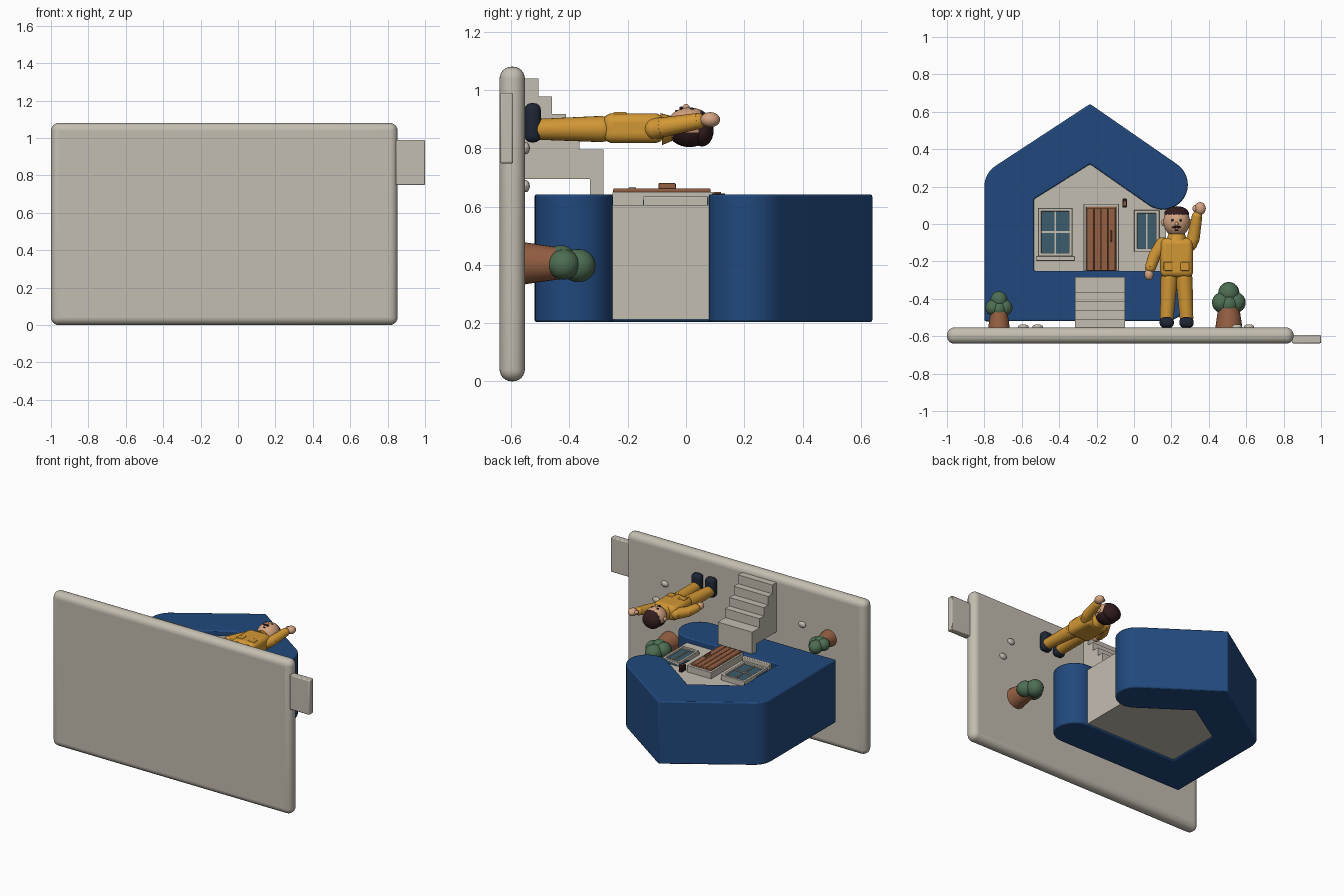
import bpy, bmesh, math
from mathutils import Vector

if "Cube" in bpy.data.objects:
    bpy.data.objects.remove(bpy.data.objects["Cube"])


def material(name, r, g, b):
    m = bpy.data.materials.new(name)
    m.diffuse_color = (r, g, b, 1)
    m.use_nodes = True
    m.node_tree.nodes["Principled BSDF"].inputs["Base Color"].default_value = m.diffuse_color
    return m


BEIGE = material("beige", 0.55, 0.51, 0.435)
BLUE = material("blue", 0.015, 0.066, 0.205)
BROWN = material("brown", 0.30, 0.115, 0.055)
GREEN = material("green", 0.075, 0.155, 0.085)
TEAL = material("teal", 0.045, 0.107, 0.15)
ORANGE = material("orange", 0.64, 0.31, 0.035)
SKIN = material("skin", 0.66, 0.37, 0.22)
NAVY = material("navy", 0.013, 0.019, 0.034)
HAIR = material("dark brown", 0.032, 0.012, 0.013)


def finish(name, bm, mat, bevel=0, segments=3, smooth=True):
    bmesh.ops.recalc_face_normals(bm, faces=bm.faces)
    me = bpy.data.meshes.new(name)
    bm.to_mesh(me)
    bm.free()
    me.materials.append(mat)
    ob = bpy.data.objects.new(name, me)
    bpy.context.collection.objects.link(ob)
    if bevel:
        mod = ob.modifiers.new("Bevel", 'BEVEL')
        mod.width, mod.segments = bevel, segments
        mod.limit_method, mod.angle_limit = 'ANGLE', math.radians(30)
    if smooth:
        bpy.ops.object.select_all(action='DESELECT')
        ob.select_set(True)
        bpy.context.view_layer.objects.active = ob
        bpy.ops.object.shade_smooth_by_angle(angle=math.radians(40))
    return ob


def box(name, x, y, z, mat, bevel=0, segments=2):
    bm = bmesh.new()
    bmesh.ops.create_cube(bm, size=1)
    for v in bm.verts:
        v.co = [(a + b) / 2 + c * (b - a) for (a, b), c in zip((x, y, z), v.co)]
    return finish(name, bm, mat, bevel, segments, bevel > 0)


def prism(name, points, offset, mat, bevel=0):
    bm = bmesh.new()
    face = bm.faces.new([bm.verts.new(p) for p in points])
    ext = bmesh.ops.extrude_face_region(bm, geom=[face])
    bmesh.ops.translate(bm, vec=offset, verts=[g for g in ext["geom"] if isinstance(g, bmesh.types.BMVert)])
    return finish(name, bm, mat, bevel, 2)


def ball(name, center, radii, mat, segs=24):
    bm = bmesh.new()
    bmesh.ops.create_uvsphere(bm, u_segments=segs, v_segments=segs // 2, radius=1)
    for v in bm.verts:
        v.co = [c + r * k for c, r, k in zip(center, radii, v.co)]
    return finish(name, bm, mat)


def tube(name, a, b, r1, r2, mat, round_ends=True):
    a, b = Vector(a), Vector(b)
    bm = bmesh.new()
    bmesh.ops.create_cone(bm, cap_ends=True, segments=24, radius1=r1, radius2=r2, depth=(b - a).length)
    bmesh.ops.rotate(bm, matrix=(b - a).to_track_quat('Z', 'Y').to_matrix(), verts=bm.verts)
    bmesh.ops.translate(bm, vec=(a + b) / 2, verts=bm.verts)
    finish(name, bm, mat)
    if round_ends:
        ball(name + "_start", a, (r1,) * 3, mat, 16)
        ball(name + "_end", b, (r2,) * 3, mat, 16)


def arc(cx, cy, r, a0, a1, n=16):
    return [(cx + r * math.cos(math.radians(a0 + (a1 - a0) * i / n)),
             cy + r * math.sin(math.radians(a0 + (a1 - a0) * i / n))) for i in range(n + 1)]


# base slab and side tab
box("base_slab", (-1, 0.853), (-0.64, -0.553), (0, 1.08), BEIGE, 0.041, 6)
box("base_tab", (0.845, 1), (-0.638, -0.593), (0.748, 0.99), BEIGE, 0.006)

# curled blue house shell
outline = [(-0.8, -0.52)] + arc(0.165, -0.385, 0.134, -90, 90)
outline += [(-0.535, -0.251), (-0.535, 0.132), (-0.235, 0.32)]
outline += arc(0.155, 0.21, 0.133, -123.7, 56.3)
outline += [(-0.235, 0.642)] + arc(-0.667, 0.2, 0.133, 123.7, 180, 8)
prism("house_shell", [(x, y, 0.203) for x, y in outline], (0, 0, 0.439), BLUE, 0.008)

# wall block inside the shell
wall = [(-0.6, -0.3), (0.17, -0.3), (0.17, 0.15), (-0.235, 0.4), (-0.6, 0.17)]
prism("house_wall", [(x, y, 0.212) for x, y in wall], (0, 0, 0.393), BEIGE)


# windows: frame border, glass and glazing bars
def window(name, x0, x1, y0, y1, z, cross):
    t, xm, ym = 0.018, (x0 + x1) / 2, (y0 + y1) / 2
    for side, xa, xb, ya, yb in (("left", x0, x0 + t, y0, y1), ("right", x1 - t, x1, y0, y1),
                                 ("bottom", x0, x1, y0, y0 + t), ("top", x0, x1, y1 - t, y1)):
        box(name + "_frame_" + side, (xa, xb), (ya, yb), (0.6, z), BEIGE, 0.003)
    box(name + "_glass", (x0, x1), (y0, y1), (0.6, z - 0.012), TEAL)
    box(name + "_bar_upright", (xm - 0.004, xm + 0.004), (y0, y1), (0.6, z - 0.006), BEIGE)
    if cross:
        box(name + "_bar_across", (x0, x1), (ym - 0.005, ym + 0.005), (0.6, z - 0.006), BEIGE)


window("left_window", -0.513, -0.33, -0.172, 0.085, 0.642, True)
window("right_window", 0.0, 0.135, -0.148, 0.075, 0.634, False)
box("left_window_sill", (-0.525, -0.315), (-0.197, -0.172), (0.6, 0.667), BEIGE, 0.004)

# plank door with frame and handle
for side, x, y in (("left", (-0.27, -0.255), (-0.252, 0.108)), ("right", (-0.095, -0.08), (-0.252, 0.108)),
                   ("top", (-0.27, -0.08), (0.09, 0.108))):
    box("door_frame_" + side, x, y, (0.6, 0.65), BEIGE, 0.003)
box("door_back", (-0.255, -0.095), (-0.252, 0.09), (0.6, 0.648), BROWN)
for i in range(4):
    x = -0.253 + i * 0.039
    box("door_plank", (x, x + 0.036), (-0.25, 0.084), (0.64, 0.662), BROWN, 0.004)
box("door_handle", (-0.126, -0.118), (-0.095, -0.035), (0.66, 0.68), BROWN, 0.003)

# wall lantern
box("lantern", (-0.062, -0.038), (0.088, 0.135), (0.6, 0.645), HAIR, 0.004)
box("lantern_glow", (-0.056, -0.044), (0.098, 0.12), (0.645, 0.65), BROWN)

# stairs, stepping up from the slab to the landing
profile = [(-0.56, 0.695), (-0.33, 0.695), (-0.33, 0.635), (-0.283, 0.635), (-0.283, 0.795)]
for y, z in ((-0.365, 0.795), (-0.412, 0.858), (-0.46, 0.918), (-0.507, 0.978), (-0.56, 1.04)):
    if profile[-1][1] != z:
        profile.append((profile[-1][0], z))
    profile.append((y, z))
prism("stairs", [(-0.315, y, z) for y, z in profile], (0.267, 0, 0), BEIGE)

# shrubs and pebbles
for name, x, z, s in (("left_shrub", -0.722, 0.76, 0.8), ("right_shrub", 0.507, 0.405, 1.0)):
    tube(name + "_trunk", (x, -0.56, z), (x, -0.555 + 0.14 * s, z), 0.073 * s, 0.052 * s, BROWN, False)
    for dx, dy, dz, r in ((-0.038, 0.135, 0.004, 0.052), (0.038, 0.135, -0.004, 0.052),
                          (0, 0.185, -0.008, 0.057), (0, 0.125, 0.012, 0.05)):
        ball(name + "_leaves", (x + dx * s, -0.555 + dy * s, z + dz * s),
             (r * s, r * s * 1.05, r * s), GREEN)
for x, z in ((-0.515, 0.8), (-0.592, 0.67), (0.55, 0.67 + 0.13), (0.615, 0.67)):
    ball("pebble", (x, -0.55, z), (0.028, 0.014, 0.021), BEIGE, 16)

# person: boots and legs
for side, s in (("left", -1), ("right", 1)):
    cx = 0.228 + 0.053 * s
    box(side + "_boot", (cx - 0.038, cx + 0.038), (-0.555, -0.498), (0.82, 0.955), NAVY, 0.024, 4)
    tube(side + "_leg", (cx, -0.505, 0.865), (0.228 + 0.04 * s, -0.29, 0.866), 0.036, 0.045, ORANGE)
    # jacket pockets
    box(side + "_pocket", (0.228 + 0.045 * s - 0.024, 0.228 + 0.045 * s + 0.024),
        (-0.25, -0.203), (0.9, 0.924), ORANGE, 0.004)

# jacket, collar and neck
box("jacket", (0.14, 0.316), (-0.285, -0.075), (0.818, 0.92), ORANGE, 0.032, 5)
tube("collar", (0.228, -0.085, 0.866), (0.228, -0.05, 0.868), 0.055, 0.043, ORANGE, False)
tube("neck", (0.228, -0.08, 0.868), (0.228, -0.03, 0.87), 0.032, 0.032, SKIN, False)

# lowered arm
tube("lowered_upper_arm", (0.152, -0.108, 0.867), (0.108, -0.175, 0.867), 0.037, 0.033, ORANGE)
tube("lowered_forearm", (0.108, -0.175, 0.867), (0.088, -0.232, 0.875), 0.033, 0.029, ORANGE)
ball("lowered_hand", (0.08, -0.27, 0.878), (0.024, 0.031, 0.024), SKIN)

# raised waving arm
tube("raised_upper_arm", (0.3, -0.108, 0.867), (0.317, -0.078, 0.872), 0.037, 0.034, ORANGE)
tube("raised_forearm", (0.317, -0.078, 0.872), (0.337, 0.04, 0.893), 0.034, 0.028, ORANGE)
ball("raised_hand", (0.354, 0.083, 0.898), (0.03, 0.034, 0.026), SKIN)
ball("raised_thumb", (0.325, 0.083, 0.903), (0.012, 0.018, 0.012), SKIN, 16)

# head, with hair on the crown and back
head = ball("head", (0.228, 0.012, 0.872), (0.071, 0.08, 0.068), SKIN, 48)
head.data.materials.append(HAIR)
for f in head.data.polygons:
    if f.center.y > 0.05 or (f.center.z < 0.858 and f.center.y > -0.045):
        f.material_index = 1
ball("hair_crown", (0.228, 0.055, 0.862), (0.066, 0.04, 0.056), HAIR)
for s in (-1, 1):
    ball("ear", (0.228 + 0.071 * s, 0.008, 0.872), (0.011, 0.018, 0.013), SKIN, 16)
    ball("eye", (0.228 + 0.022 * s, 0.02, 0.935), (0.007, 0.008, 0.005), NAVY, 16)
    ball("moustache", (0.228 + 0.01 * s, -0.017, 0.937), (0.014, 0.006, 0.006), HAIR, 16)
ball("nose", (0.228, 0.0, 0.941), (0.01, 0.012, 0.011), SKIN, 16)
ball("mouth", (0.228, -0.033, 0.927), (0.01, 0.005, 0.005), HAIR, 16)
